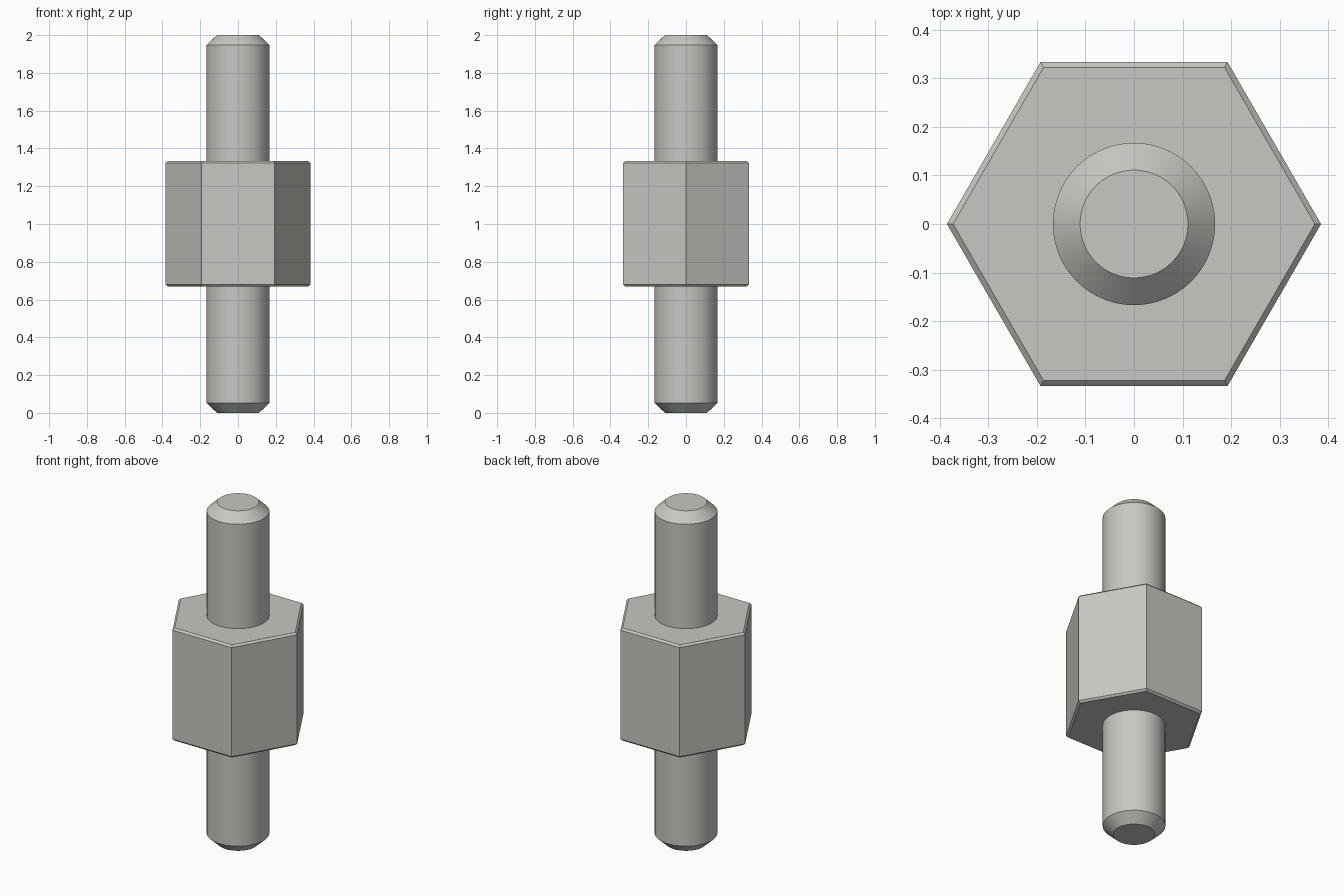
import bpy
import bmesh
import math

cube = bpy.data.objects.get("Cube")
if cube:
    bpy.data.objects.remove(cube, do_unlink=True)

# Single metal colour
metal = bpy.data.materials.new("warm grey metal")
metal.use_nodes = True
colour = (0.58, 0.57, 0.54, 1)
metal.diffuse_color = colour
metal.node_tree.nodes["Principled BSDF"].inputs["Base Color"].default_value = colour


def lathe(name, profile, sides, smooth=False):
    """Stack rings of (radius, z), bridge them and cap both ends."""
    bm = bmesh.new()
    rings = []
    for radius, z in profile:
        angles = [math.tau * i / sides for i in range(sides)]
        rings.append([bm.verts.new((radius * math.cos(a), radius * math.sin(a), z))
                      for a in angles])
    for low, high in zip(rings, rings[1:]):
        for i in range(sides):
            j = (i + 1) % sides
            bm.faces.new((low[i], low[j], high[j], high[i]))
    bm.faces.new(rings[0][::-1])
    bm.faces.new(rings[-1])
    mesh = bpy.data.meshes.new(name)
    bm.to_mesh(mesh)
    bm.free()
    mesh.materials.append(metal)
    obj = bpy.data.objects.new(name, mesh)
    bpy.context.collection.objects.link(obj)
    if smooth:
        bpy.ops.object.select_all(action="DESELECT")
        obj.select_set(True)
        bpy.context.view_layer.objects.active = obj
        bpy.ops.object.shade_smooth_by_angle(angle=math.radians(30))
    return obj


# Hexagonal body with thin chamfers, corners on the x axis
hex_r, bottom, top, cut = 0.385, 0.67, 1.333, 0.011
lathe("hex_body", [(hex_r - cut * 1.15, bottom), (hex_r, bottom + cut),
                   (hex_r, top - cut), (hex_r - cut * 1.15, top)], 6)

# Studs at both ends, chamfered at the tips and seated in the body
stud_r, tip_r, tip_h = 0.167, 0.111, 0.053
lathe("lower_stud", [(tip_r, 0), (stud_r, tip_h), (stud_r, bottom + 0.02)], 64, True)
lathe("upper_stud", [(stud_r, top - 0.02), (stud_r, 2 - tip_h), (tip_r, 2)], 64, True)
